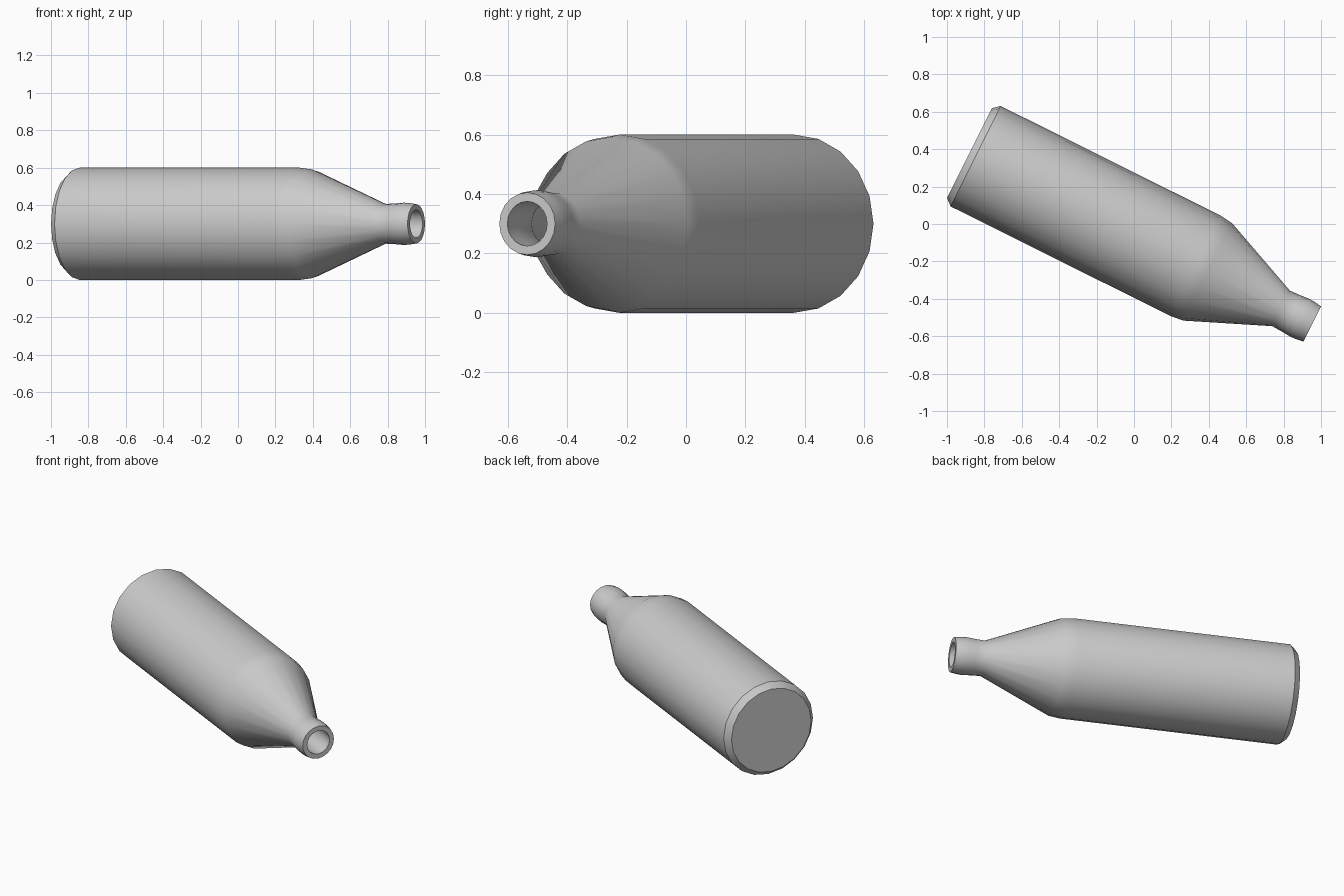
import bpy, bmesh, math
from mathutils import Vector

if "Cube" in bpy.data.objects:
    bpy.data.objects.remove(bpy.data.objects["Cube"])

SIDES = 20
BASE = Vector((-0.88, 0.379, 0.30))
AXIS = Vector((0.895, -0.446, 0.0)).normalized()
UP = Vector((0, 0, 1))
SIDE = AXIS.cross(UP)

# Profile as (distance along the axis, radius): outer wall, lip, then inner wall
profile = [
    (0.0, 0.268), (0.037, 0.30), (1.352, 0.30), (1.424, 0.291),
    (1.862, 0.106), (1.925, 0.109), (1.972, 0.113), (2.01, 0.111), (2.048, 0.105),
    (2.048, 0.075), (1.972, 0.078), (1.865, 0.075),
    (1.414, 0.262), (1.348, 0.27), (0.06, 0.27), (0.03, 0.25),
]

bm = bmesh.new()
rings = []
for t, r in profile:
    ring = []
    for i in range(SIDES):
        a = 2 * math.pi * i / SIDES
        p = BASE + AXIS * t + (UP * math.cos(a) + SIDE * math.sin(a)) * r
        ring.append(bm.verts.new(p))
    rings.append(ring)
for lo, hi in zip(rings, rings[1:]):
    for i in range(SIDES):
        j = (i + 1) % SIDES
        bm.faces.new((lo[i], lo[j], hi[j], hi[i]))
# Outer base and inner floor
bm.faces.new(rings[0])
bm.faces.new(rings[-1])

# Orient the outer skin outwards and the cavity inwards (connected at the lip)
bmesh.ops.recalc_face_normals(bm, faces=bm.faces[:])
mesh = bpy.data.meshes.new("bottle")
bm.to_mesh(mesh)
bm.free()

bottle = bpy.data.objects.new("bottle", mesh)
bpy.context.collection.objects.link(bottle)
bpy.context.view_layer.objects.active = bottle
bottle.select_set(True)
bpy.ops.object.shade_smooth_by_angle(angle=math.radians(30))
